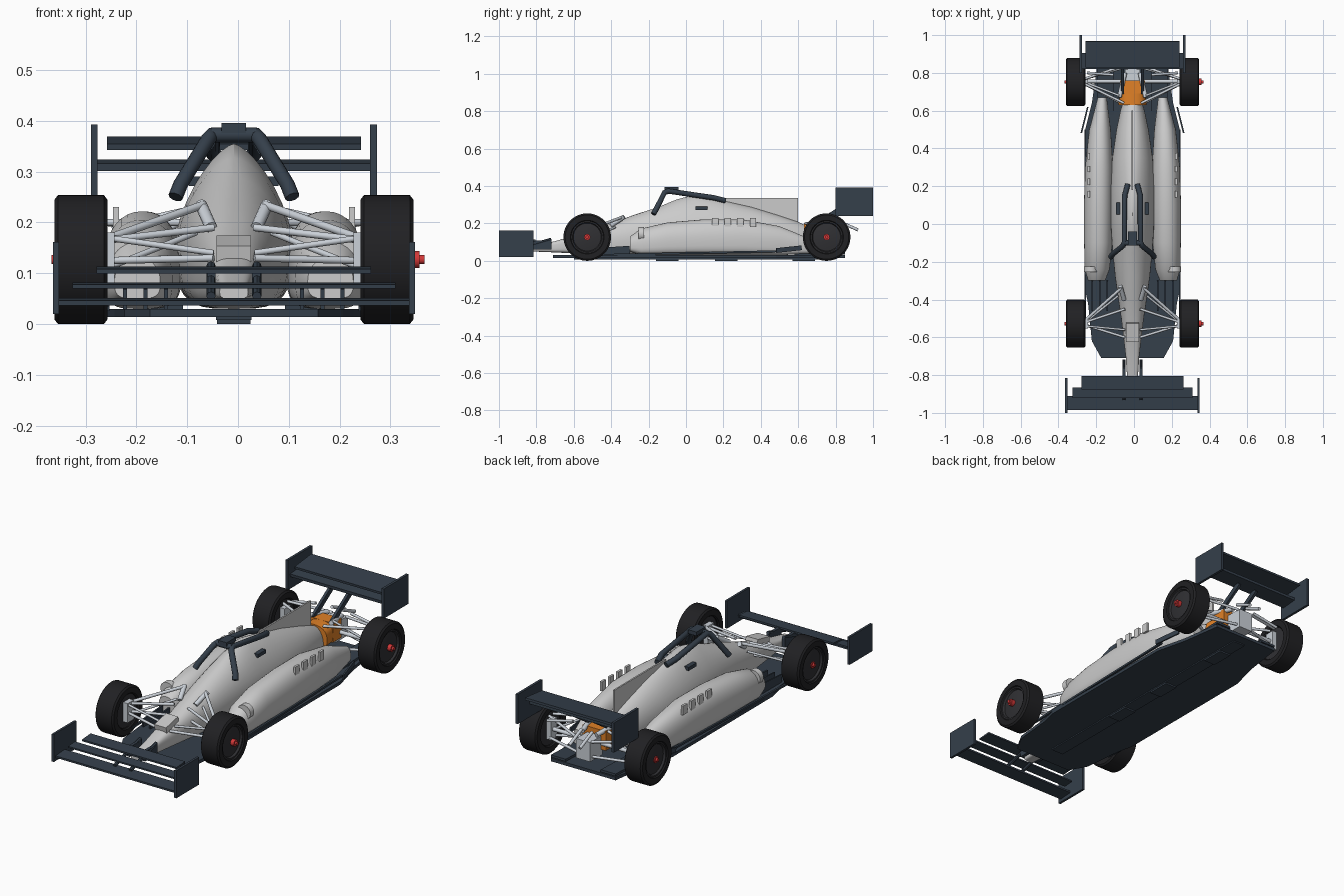
import bpy, bmesh, math
from mathutils import Vector, Matrix

if "Cube" in bpy.data.objects:
    bpy.data.objects.remove(bpy.data.objects["Cube"])

CX = -0.008          # centre line of the car


def material(name, col):
    m = bpy.data.materials.new(name)
    m.diffuse_color = (*col, 1)
    m.use_nodes = True
    m.node_tree.nodes["Principled BSDF"].inputs["Base Color"].default_value = m.diffuse_color
    return m


DARK = material("carbon", (0.035, 0.05, 0.07))
TYRE = material("rubber", (0.015, 0.015, 0.017))
RIM = material("rim_black", (0.03, 0.03, 0.034))
RED = material("red", (0.65, 0.04, 0.04))
ORANGE = material("orange", (0.75, 0.22, 0.02))
SILVER = material("silver", (0.6, 0.64, 0.69))


def finish(bm, name, mat=None, smooth=None):
    bmesh.ops.recalc_face_normals(bm, faces=bm.faces[:])
    me = bpy.data.meshes.new(name)
    bm.to_mesh(me)
    bm.free()
    ob = bpy.data.objects.new(name, me)
    bpy.context.collection.objects.link(ob)
    ob.location.x = CX
    if mat:
        me.materials.append(mat)
    if smooth:
        bpy.context.view_layer.objects.active = ob
        ob.select_set(True)
        bpy.ops.object.shade_smooth_by_angle(angle=math.radians(smooth))
        ob.select_set(False)
    return ob


def box(name, x, y, z, mat=None, tilt=0, turn=0):
    """Box from (min, max) ranges; tilt about x, turn about z, in degrees."""
    c = Vector([(a + b) / 2 for a, b in (x, y, z)])
    s = [abs(b - a) for a, b in (x, y, z)]
    bm = bmesh.new()
    m = (Matrix.Translation(c) @ Matrix.Rotation(math.radians(turn), 4, 'Z')
         @ Matrix.Rotation(math.radians(tilt), 4, 'X') @ Matrix.Diagonal((*s, 1)))
    bmesh.ops.create_cube(bm, size=1, matrix=m)
    return finish(bm, name, mat)


def rod(name, a, b, r, mat=None, seg=12):
    a, b = Vector(a), Vector(b)
    d = b - a
    bm = bmesh.new()
    m = Matrix.Translation((a + b) / 2) @ d.to_track_quat('Z', 'Y').to_matrix().to_4x4()
    bmesh.ops.create_cone(bm, cap_ends=True, segments=seg, radius1=r, radius2=r, depth=d.length, matrix=m)
    return finish(bm, name, mat, 40)


def prism(name, pts, z0, z1, mat):
    bm = bmesh.new()
    f = bm.faces.new([bm.verts.new((x, y, z0)) for x, y in pts])
    r = bmesh.ops.extrude_face_region(bm, geom=[f])
    bmesh.ops.translate(bm, vec=(0, 0, z1 - z0), verts=[v for v in r['geom'] if isinstance(v, bmesh.types.BMVert)])
    return finish(bm, name, mat)


def loft(name, stations, mat=None, n=36, smooth=30):
    """Stations: (y, x centre, half width, bottom z, top z, top roundness)."""
    bm = bmesh.new()
    rings = []
    for y, xc, hw, zb, zt, e in stations:
        zc = zb + (zt - zb) * 0.42
        ring = []
        for i in range(n):
            a = 2 * math.pi * i / n
            c, s = math.cos(a), math.sin(a)
            k, h = (e, zt - zc) if s >= 0 else (3.5, zc - zb)
            ring.append(bm.verts.new((xc + hw * math.copysign(abs(c) ** (2 / k), c), y,
                                      zc + h * math.copysign(abs(s) ** (2 / k), s))))
        rings.append(ring)
    for p, q in zip(rings, rings[1:]):
        for i in range(n):
            bm.faces.new((p[i], p[(i + 1) % n], q[(i + 1) % n], q[i]))
    bm.faces.new(rings[0])
    bm.faces.new(rings[-1])
    return finish(bm, name, mat, smooth)


def lathe_x(name, prof, centre, side, mat, seg=48):
    """Spin an (outward, radius) profile round the x axis."""
    bm = bmesh.new()
    vs = [bm.verts.new((side * t, 0, r)) for t, r in prof]
    es = [bm.edges.new(p) for p in zip(vs, vs[1:])]
    bmesh.ops.spin(bm, geom=vs + es, cent=(0, 0, 0), axis=(1, 0, 0), angle=2 * math.pi, steps=seg)
    bmesh.ops.remove_doubles(bm, verts=bm.verts[:], dist=1e-5)
    bmesh.ops.translate(bm, vec=centre, verts=bm.verts[:])
    return finish(bm, name, mat, 30)


# fuselage, engine cover fin, nose box
loft("fuselage", [(y, 0, w, b, t, e) for y, w, b, t, e in [
    (-.82, .028, .05, .08, 4), (-.7, .036, .045, .105, 4), (-.6, .048, .04, .135, 3),
    (-.5, .06, .035, .165, 2.5), (-.4, .075, .03, .2, 2.2), (-.28, .092, .03, .245, 2),
    (-.15, .105, .03, .287, 1.9), (-.05, .112, .03, .328, 1.6), (.05, .115, .03, .355, 1.45),
    (.2, .115, .03, .322, 1.6), (.35, .107, .03, .288, 1.8), (.5, .085, .03, .242, 2),
    (.6, .064, .04, .208, 2), (.66, .045, .06, .18, 2)]])
box("engine_cover_fin", (-.004, .004), (.18, .6), (.18, .335))
box("nose_box", (-.034, .034), (-.62, -.52), (.115, .165), tilt=12)

# gearbox behind the engine cover
loft("engine_cone", [(.63, 0, .075, .09, .2, 2.5), (.70, 0, .065, .09, .2, 3)], ORANGE)
box("engine_block", (-.066, .066), (.69, .76), (.1, .2), ORANGE)
box("gearbox", (-.04, .04), (.75, .85), (.07, .17), SILVER)

# floor, skid blocks
half = [(.165, -.71), (.215, -.62), (.235, -.42), (.255, -.33), (.255, .48), (.215, .64), (.185, .85)]
prism("floor", half + [(-x, y) for x, y in reversed(half)], .014, .03, DARK)
for y0 in (-.16, .155, .57):
    box("skid_block", (-.033, .033), (y0, y0 + .12), (0, .015), DARK)
box("skid_plank", (-.035, .035), (-.6, .8), (.008, .015), DARK)

for s in (-1, 1):
    # sidepods with intake ring and louvres
    loft("sidepod", [(y, s * x, w, b, t, 2.2) for y, x, w, b, t in [
        (-.3, .19, .045, .05, .13), (-.24, .187, .066, .03, .172), (-.1, .181, .075, .03, .205),
        (.1, .18, .077, .03, .222), (.3, .177, .074, .03, .222), (.5, .172, .057, .03, .185),
        (.67, .16, .024, .04, .115)]])
    rod("intake_ring", (s * .22, -.255, .143), (s * .22, -.225, .143), .037, seg=24)
    for y in (.14, .207, .274, .341):
        box("louvre", (s * .226, s * .238), (y, y + .034), (.182, .23))

    # floor edge strips, rear winglets and front vanes
    box("floor_edge", (s * .245, s * .255), (-.5, .5), (.036, .046), DARK, tilt=1.2)
    box("floor_winglet", (s * .25, s * .258), (.48, .62), (.05, .075), DARK, tilt=6, turn=s * 14)
    box("diffuser_side", (s * .1, s * .185), (.58, .85), (.03, .042), DARK, tilt=2)
    for x in (.13, .17, .21):
        box("front_vane", (s * x, s * (x + .008)), (-.46, -.3), (.02, .075), DARK, tilt=4)

    # wheels
    for label, y in (("front", -.528), ("rear", .752)):
        c = (s * .301, y, .127)
        lathe_x(label + "_tyre", [(-.046, .085), (-.052, .09), (-.052, .118), (-.045, .127), (.045, .127),
                                  (.052, .118), (.052, .09), (.044, .085), (-.046, .085)], c, s, TYRE)
        lathe_x(label + "_rim", [(-.04, 0), (-.04, .086), (.046, .086), (.046, .079), (.036, .074),
                                 (.044, .03), (.044, 0)], c, s, RIM)
        tip = .375 if s > 0 else .359
        rod(label + "_wheel_nut", (s * .335, y, .127), (s * (tip - .01), y, .127), .017, RED, 12)
        rod(label + "_nut_tip", (s * .335, y, .127), (s * tip, y, .127), .009, RED, 12)
        box(label + "_upright", (s * .235, s * .265), (y - .025, y + .025), (.08, .18), SILVER)

    # suspension arms (start, end, radius)
    for a, b, r in [
            ((.06, -.34, .235), (.25, -.51, .168), .008), ((.04, -.45, .19), (.25, -.52, .165), .007),
            ((.04, -.6, .13), (.25, -.535, .125), .007), ((.05, -.45, .13), (.25, -.52, .125), .007),
            ((.04, -.56, .14), (.25, -.54, .17), .006), ((.075, -.38, .18), (.25, -.52, .11), .006),
            ((.045, .64, .2), (.25, .74, .2), .007), ((.04, .84, .17), (.25, .77, .2), .007),
            ((.06, .64, .09), (.25, .74, .09), .007), ((.04, .83, .09), (.25, .77, .09), .007),
            ((.03, .755, .13), (.25, .755, .13), .01), ((.07, .68, .22), (.25, .75, .12), .006),
            ((.1, .79, .222), (.24, .8, .19), .007)]:
        rod("suspension_arm", (s * a[0], *a[1:]), (s * b[0], *b[1:]), r, SILVER)
    rod("front_damper", (s * .065, -.33, .235), (s * .045, -.4, .19), .012, SILVER)
    rod("rear_damper", (s * .07, .67, .21), (s * .04, .8, .19), .012, SILVER)
    rod("rear_strut", (s * .03, .82, .21), (s * .03, .92, .165), .008, SILVER)

    # halo side tube
    cu = bpy.data.curves.new("halo_tube", 'CURVE')
    cu.dimensions = '3D'
    cu.bevel_depth, cu.bevel_resolution = .0145, 3
    cu.use_fill_caps = True
    sp = cu.splines.new('POLY')
    path = [(.115, -.175, .25), (.105, -.16, .275), (.05, -.115, .365), (.042, -.095, .373), (.042, .15, .337), (.025, .21, .322)]
    sp.points.add(len(path) - 1)
    for p, q in zip(sp.points, path):
        p.co = (s * q[0], q[1], q[2], 1)
    halo = bpy.data.objects.new("halo_tube", cu)
    halo.location.x = CX
    cu.materials.append(DARK)
    bpy.context.collection.objects.link(halo)
    box("cockpit_side_mount", (s * .065, s * .088), (.05, .115), (.272, .29), DARK)

    # wing end plates and pylons
    box("front_end_plate", (s * .344, s * .356), (-1, -.815), (.02, .162), DARK)
    box("rear_end_plate", (s * .268, s * .281), (.8, 1), (.24, .393), DARK)
    rod("front_wing_pylon", (s * .045, -.93, .055), (s * .045, -.72, .115), .009, DARK, 8)
    box("nose_side_plate", (s * .036, s * .052), (-.82, -.72), (.06, .11), DARK)
    box("rear_wing_pylon", (s * .046, s * .06), (.68, .88), (.235, .262), DARK, tilt=33)

# halo top
rod("halo_crossbar", (-.045, -.1, .372), (.045, -.1, .372), .0145, DARK)
box("halo_camera", (-.024, .024), (-.115, -.04), (.376, .396), DARK)

# front wing elements: half width, y range, z range
for w, y, z in [(.344, (-.985, -.91), (.039, .049)), (.318, (-.92, -.865), (.072, .08)),
                (.27, (-.875, -.805), (.102, .111))]:
    box("front_wing_element", (-w, w), y, z, DARK, tilt=4)

# rear wing elements
box("rear_wing_lower", (-.268, .268), (.82, .905), (.305, .32), DARK, tilt=5)
box("rear_wing_upper", (-.25, .25), (.83, .968), (.35, .362), DARK, tilt=6)
